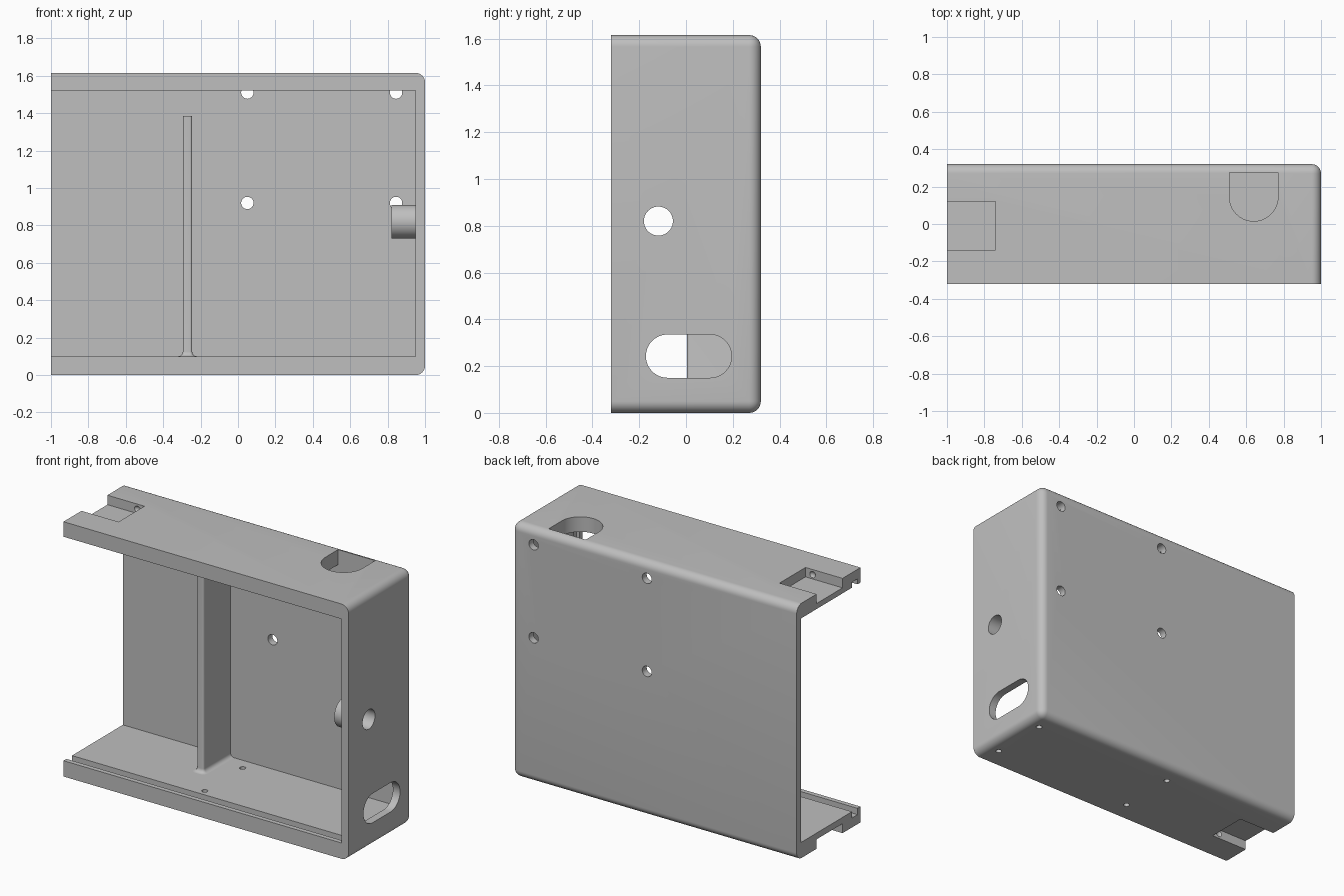
import bpy, bmesh, math
from mathutils import Matrix, Vector

if "Cube" in bpy.data.objects:
    bpy.data.objects.remove(bpy.data.objects["Cube"], do_unlink=True)

H = 1.615           # overall height
WALL = 0.1          # top and bottom wall
AXES = {"X": Matrix.Rotation(math.pi / 2, 4, "Y"),
        "Y": Matrix.Rotation(math.pi / 2, 4, "X"),
        "Z": Matrix.Identity(4)}

grey = bpy.data.materials.new("plain_grey")
grey.use_nodes = True
grey.diffuse_color = (0.52, 0.52, 0.52, 1)
grey.node_tree.nodes["Principled BSDF"].inputs["Base Color"].default_value = grey.diffuse_color


def finish(name, bm):
    bmesh.ops.recalc_face_normals(bm, faces=bm.faces)
    mesh = bpy.data.meshes.new(name)
    bm.to_mesh(mesh)
    bm.free()
    mesh.materials.append(grey)
    ob = bpy.data.objects.new(name, mesh)
    bpy.context.collection.objects.link(ob)
    return ob


def activate(ob):
    bpy.ops.object.select_all(action="DESELECT")
    ob.select_set(True)
    bpy.context.view_layer.objects.active = ob


def box_bm(x, y, z):
    bm = bmesh.new()
    bmesh.ops.create_cube(bm, size=1)
    for v in bm.verts:
        v.co = [r[0] if c < 0 else r[1] for c, r in zip(v.co, (x, y, z))]
    return bm


def box(name, x, y, z):
    return finish(name, box_bm(x, y, z))


def cylinder(name, axis, centre, radius, length):
    bm = bmesh.new()
    bmesh.ops.create_cone(bm, cap_ends=True, segments=40, radius1=radius, radius2=radius,
                          depth=length, matrix=Matrix.Translation(centre) @ AXES[axis])
    return finish(name, bm)


def prism(name, points, offset):
    """Extrude a closed outline of 3D points."""
    bm = bmesh.new()
    face = bm.faces.new([bm.verts.new(p) for p in points])
    new = bmesh.ops.extrude_face_region(bm, geom=[face])["geom"]
    bmesh.ops.translate(bm, vec=offset, verts=[g for g in new if isinstance(g, bmesh.types.BMVert)])
    return finish(name, bm)


def arc(cx, cy, r, start, end, n=20):
    return [(cx + r * math.cos(a), cy + r * math.sin(a))
            for a in (math.radians(start + (end - start) * i / n) for i in range(n + 1))]


def cut(ob, cutter, keep=False):
    cutter.hide_render = True
    mod = ob.modifiers.new("cut", "BOOLEAN")
    mod.operation, mod.solver, mod.object = "DIFFERENCE", "EXACT", cutter
    activate(ob)
    bpy.ops.object.modifier_apply(modifier=mod.name)
    if not keep:
        bpy.data.objects.remove(cutter, do_unlink=True)


# Outer shell block, rounded along the back and the closed end
bm = box_bm((-1, 1), (-0.32, 0.32), (0, H))
rounded = []
for e in bm.edges:
    mid = (e.verts[0].co + e.verts[1].co) / 2
    if (mid.y > 0.3 and mid.x > -0.9) or (mid.x > 0.9 and abs(mid.y) < 0.1):
        rounded.append(e)
bmesh.ops.bevel(bm, geom=rounded, offset=0.05, segments=8, profile=0.5, affect="EDGES")
case = finish("case", bm)

# Main cavity, open at the front and one end, and the slot for a sliding lid
cut(case, box("cavity", (-1.2, 0.95), (-0.5, 0.275), (WALL, H - WALL + 0.005)))
cut(case, box("lid_slot", (-1.2, 0.972), (-0.29, -0.235), (0.06, H - 0.06)))

# Latch pockets above and below, with dimples in their side walls
for low, high, dimple_z in ((H - 0.06, H + 0.1, H - 0.032), (-0.1, 0.06, 0.032)):
    cut(case, box("latch_pocket", (-1.2, -0.74), (-0.14, 0.12), (low, high)))
    for y in (-0.135, 0.115):
        bm = bmesh.new()
        bmesh.ops.create_uvsphere(bm, u_segments=20, v_segments=12, radius=0.024,
                                  matrix=Matrix.Translation((-0.79, y + math.copysign(0.01, y) * -1, dimple_z)))
        for v in bm.verts:
            v.co.y += math.copysign(0.002, y)
        cut(case, finish("latch_dimple", bm))

# Mounting holes in the back and small holes in the floor
for x in (0.05, 0.845):
    for z in (0.92, 1.51):
        cut(case, cylinder("back_hole", "Y", (x, 0.32, z), 0.033, 0.14))
for x in (-0.1, 0.91):
    for y in (-0.19, 0.19):
        cut(case, cylinder("floor_hole", "Z", (x, y, 0.03), 0.018, 0.2))

# D-shaped opening in the top
outline = arc(0.64, 0.145, 0.13, 180, 360) + [(0.77, 0.275), (0.51, 0.275)]
cut(case, prism("cable_opening", [(x, y, 1.4) for x, y in outline], Vector((0, 0, 0.4))))

# Stadium opening in the closed end
outline = arc(-0.079, 0.2425, 0.0925, 90, 270) + arc(0.1025, 0.2425, 0.0925, -90, 90)
cut(case, prism("end_opening", [(0.9, y, z) for y, z in outline], Vector((0.3, 0, 0))))

# Socket sleeve inside the closed end, drilled right through
socket = (0.9, -0.118, 0.82)
sleeve = cylinder("socket_sleeve", "X", (0.89, socket[1], socket[2]), 0.09, 0.14)
drill = cylinder("socket_drill", "X", socket, 0.062, 0.6)
cut(sleeve, drill, keep=True)
cut(case, drill)

# Dividing rib with rounded front corners and a flared foot
bm = bmesh.new()
flare = 0.025
levels = [(WALL - 0.005, flare)]
for i in range(7):
    a = math.pi / 2 * i / 6
    levels.append((WALL + flare * (1 - math.cos(a)), flare * (1 - math.sin(a))))
levels.append((1.385, 0))
rings = []
for z, off in levels:
    r = 0.012 + off
    left, right, front = -0.295 - off, -0.245 + off, 0.005 - off
    outline = ([(left, 0.29)] + arc(left + r, front + r, r, 180, 270, 6)
               + arc(right - r, front + r, r, 270, 360, 6) + [(right, 0.29)])
    rings.append([bm.verts.new((x, y, z)) for x, y in outline])
for lower, upper in zip(rings, rings[1:]):
    for i in range(len(lower)):
        j = (i + 1) % len(lower)
        bm.faces.new((lower[i], lower[j], upper[j], upper[i]))
bm.faces.new(rings[0])
bm.faces.new(rings[-1])
rib = finish("dividing_rib", bm)

for ob in (case, sleeve, rib):
    activate(ob)
    bpy.ops.object.shade_smooth_by_angle(angle=math.radians(30))
